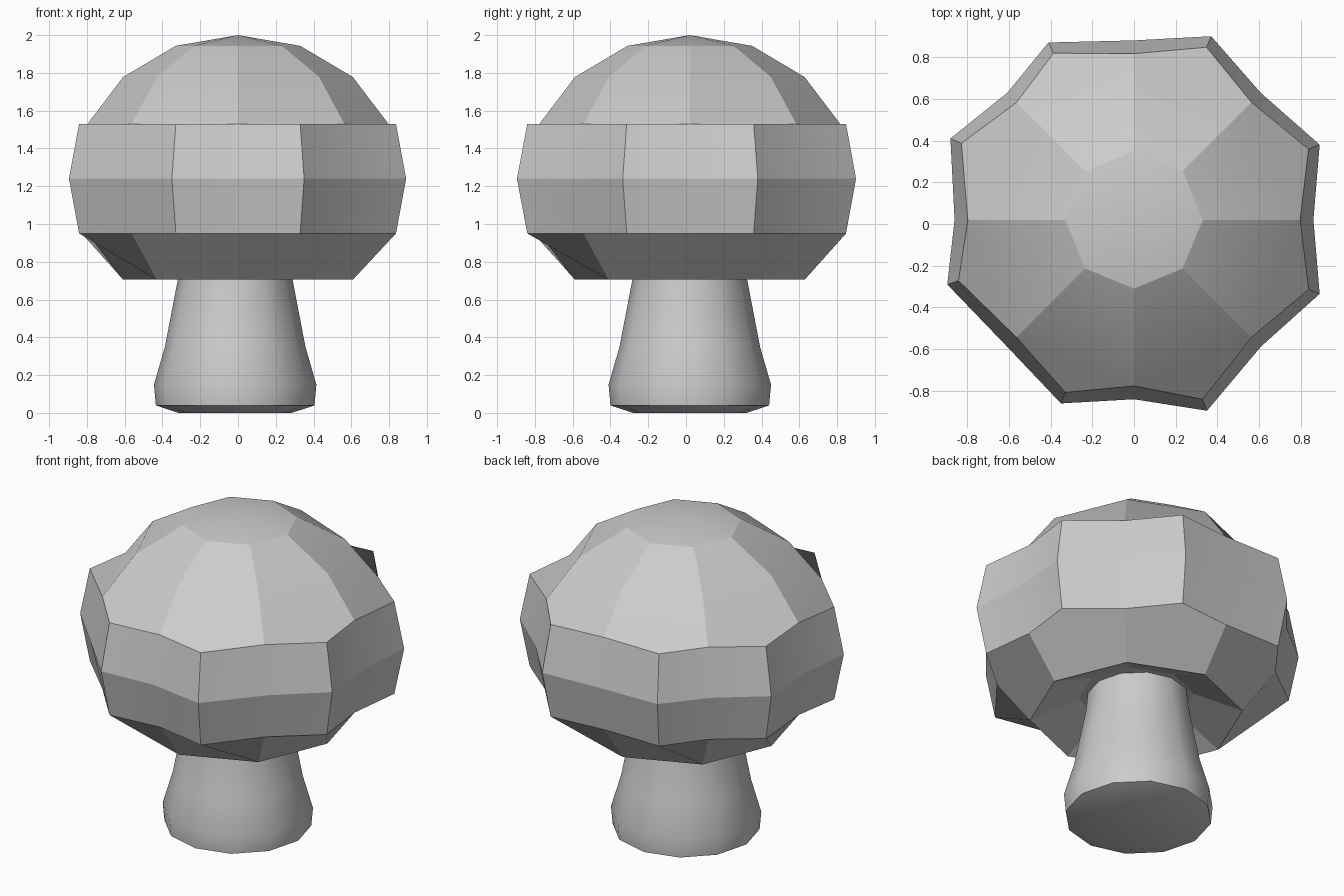
import bpy, bmesh, math

if "Cube" in bpy.data.objects:
    bpy.data.objects.remove(bpy.data.objects["Cube"])

CY = 0.02  # shared centre offset in y


def ring(bm, r, z, n, cx=0.0):
    return [bm.verts.new((cx + r * math.cos(2 * math.pi * i / n),
                          CY + r * math.sin(2 * math.pi * i / n), z)) for i in range(n)]


def bridge(bm, a, b):
    n = len(a)
    for i in range(n):
        j = (i + 1) % n
        bm.faces.new((a[i], a[j], b[j], b[i]))


def finish(bm, name, angle):
    bmesh.ops.recalc_face_normals(bm, faces=bm.faces)
    me = bpy.data.meshes.new(name)
    bm.to_mesh(me)
    bm.free()
    ob = bpy.data.objects.new(name, me)
    bpy.context.collection.objects.link(ob)
    bpy.ops.object.select_all(action='DESELECT')
    ob.select_set(True)
    bpy.context.view_layer.objects.active = ob
    bpy.ops.object.shade_smooth_by_angle(angle=math.radians(angle))


# Stem: flared, rounded foot
bm = bmesh.new()
profile = [(0.30, 0.0), (0.42, 0.04), (0.43, 0.15), (0.372, 0.35), (0.303, 0.71), (0.28, 0.95)]
rings = [ring(bm, r, z, 12, -0.015) for r, z in profile]
for a, b in zip(rings, rings[1:]):
    bridge(bm, a, b)
bm.faces.new(rings[0])
bm.faces.new(rings[-1])
finish(bm, "stem", 50)

# Cap: eight-sided dome with bulging lobes between the ribs
lobes = [(0.89, 0.38), (0.37, 0.90), (-0.41, 0.87), (-0.88, 0.41),
         (-0.895, -0.29), (-0.35, -0.86), (0.35, -0.895), (0.89, -0.335)]


def lobed_ring(bm, z, s_rib, s_lobe):
    out = []
    for i, (x, y) in enumerate(lobes):
        a = i * math.pi / 4
        r = 0.86 * s_rib
        out.append(bm.verts.new((r * math.cos(a), CY + r * math.sin(a), z)))
        out.append(bm.verts.new((x * s_lobe, CY + (y - CY) * s_lobe, z)))
    return out


bm = bmesh.new()
tip = bm.verts.new((0, CY, 2.0))
r1 = ring(bm, 0.33, 1.943, 8)
r2 = ring(bm, 0.608, 1.778, 8)
wide = [lobed_ring(bm, 1.53, 0.926, 0.94), lobed_ring(bm, 1.24, 1, 1),
        lobed_ring(bm, 0.95, 0.926, 0.94)]
rim = ring(bm, 0.608, 0.705, 8)
inner = ring(bm, 0.33, 0.83, 8)
for i in range(8):
    j = (i + 1) % 8
    bm.faces.new((tip, r1[i], r1[j]))
    for small, big in ((r2, wide[0]), (rim, wide[2])):
        bm.faces.new((small[i], small[j], big[2 * j], big[2 * i + 1], big[2 * i]))
bridge(bm, r1, r2)
bridge(bm, wide[0], wide[1])
bridge(bm, wide[1], wide[2])
bridge(bm, rim, inner)   # underside folds up around the stem
bm.faces.new(inner)
finish(bm, "cap", 18)
